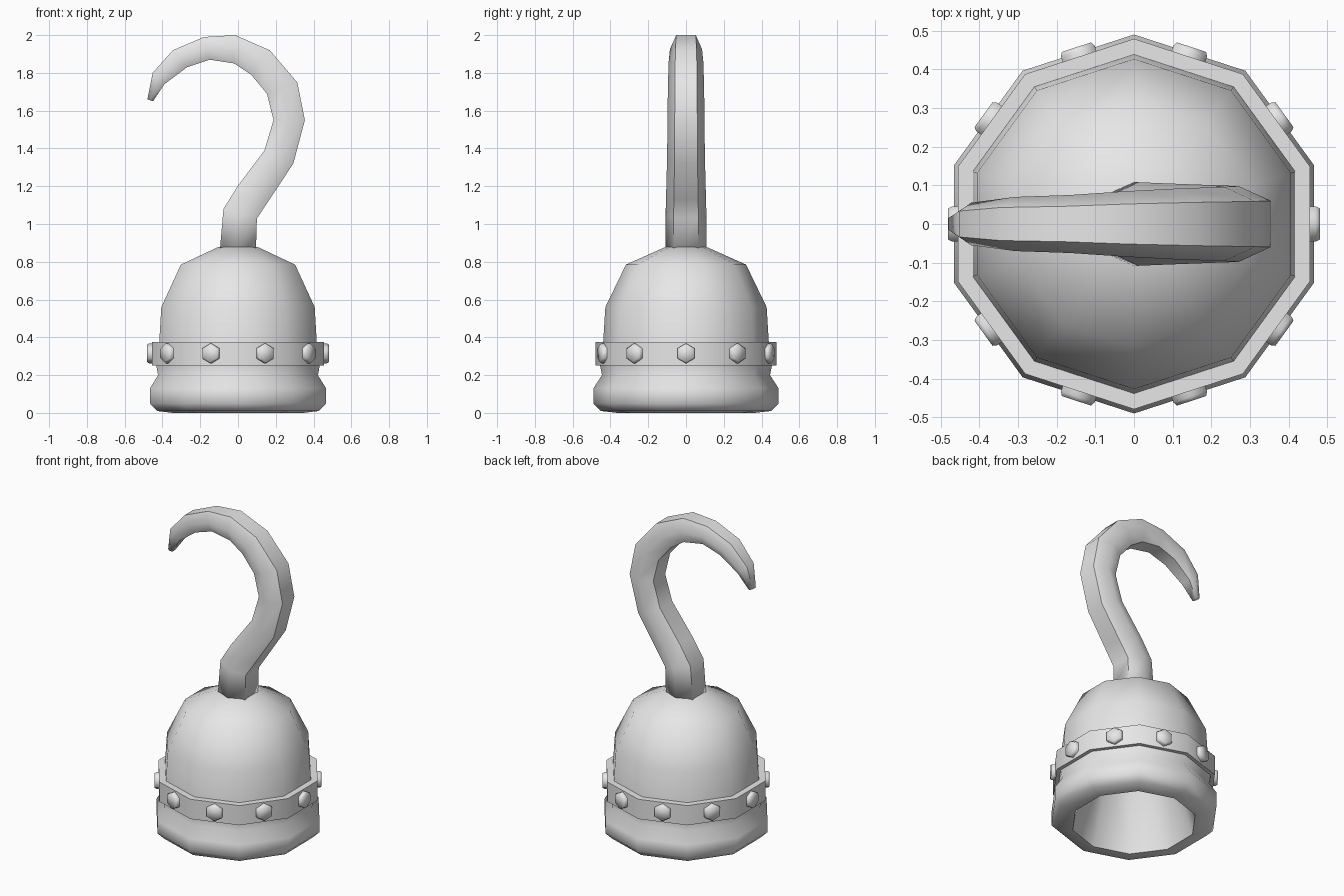
import bpy, bmesh
from math import pi, sin, cos, radians
from mathutils import Matrix

cube = bpy.data.objects.get("Cube")
if cube:
    bpy.data.objects.remove(cube, do_unlink=True)

grey = bpy.data.materials.new("plain_grey")
grey.use_nodes = True
grey.diffuse_color = (0.8, 0.8, 0.8, 1)
grey.node_tree.nodes["Principled BSDF"].inputs["Base Color"].default_value = (0.8, 0.8, 0.8, 1)

SIDES = 10


def finish(name, bm, angle):
    """Turn a bmesh into a named, shaded object."""
    bmesh.ops.recalc_face_normals(bm, faces=bm.faces)
    mesh = bpy.data.meshes.new(name)
    bm.to_mesh(mesh)
    bm.free()
    mesh.materials.append(grey)
    obj = bpy.data.objects.new(name, mesh)
    bpy.context.collection.objects.link(obj)
    bpy.ops.object.select_all(action="DESELECT")
    obj.select_set(True)
    bpy.context.view_layer.objects.active = obj
    bpy.ops.object.shade_smooth_by_angle(angle=radians(angle))
    return obj


def skin(bm, rings, closed=False):
    """Bridge successive vertex rings, then cap or join the ends."""
    pairs = list(zip(rings, rings[1:]))
    if closed:
        pairs.append((rings[-1], rings[0]))
    for a, b in pairs:
        n = len(a)
        for i in range(n):
            j = (i + 1) % n
            bm.faces.new((a[i], a[j], b[j], b[i]))
    if not closed:
        bm.faces.new(rings[0])
        bm.faces.new(rings[-1])


def lathe(name, profile, closed, angle):
    """Spin a (radius, height) profile into a ten-sided solid."""
    bm = bmesh.new()
    turns = [pi / 2 + 2 * pi * i / SIDES for i in range(SIDES)]
    rings = [[bm.verts.new((r * cos(t), r * sin(t), z)) for t in turns]
             for r, z in profile]
    skin(bm, rings, closed)
    return finish(name, bm, angle)


# Hollow cuff: outer dome from the crown down, then up the tapering inside
lathe("cuff", [
    (0.11, 0.878), (0.318, 0.785), (0.427, 0.56), (0.44, 0.35),
    (0.455, 0.25), (0.445, 0.2), (0.49, 0.13), (0.49, 0.05),
    (0.45, 0.01), (0.363, 0), (0.23, 0.45), (0.12, 0.6)],
    False, 58)

# Flat strap around the cuff
lathe("strap", [(0.479, 0.25), (0.479, 0.375), (0.435, 0.375), (0.435, 0.25)],
      True, 58)

# Hexagonal studs, one on each flat of the strap
for k in range(SIDES):
    bm = bmesh.new()
    rings = [[bm.verts.new((d, r * sin(i * pi / 3), r * cos(i * pi / 3)))
              for i in range(6)]
             for d, r in ((0.44, 0.053), (0.47, 0.053), (0.481, 0.046))]
    skin(bm, rings)
    place = Matrix.Translation((0, 0, 0.315)) @ Matrix.Rotation(2 * pi * k / SIDES, 4, "Z")
    bm.transform(place)
    finish(f"stud_{k + 1}", bm, 62)

# Hook sections: inner x, z, outer x, z, half thickness
sections = [
    (-0.096, 0.86, 0.095, 0.86, 0.108),
    (-0.077, 1.08, 0.1, 1.03, 0.108),
    (-0.002, 1.2, 0.167, 1.13, 0.105),
    (0.14, 1.39, 0.293, 1.32, 0.1),
    (0.188, 1.55, 0.354, 1.55, 0.098),
    (0.153, 1.69, 0.314, 1.75, 0.096),
    (0.07, 1.79, 0.168, 1.92, 0.092),
    (-0.02, 1.85, -0.015, 2, 0.085),
    (-0.15, 1.87, -0.18, 1.99, 0.075),
    (-0.27, 1.83, -0.345, 1.92, 0.07),
    (-0.39, 1.74, -0.452, 1.8, 0.055),
    (-0.45, 1.65, -0.48, 1.66, 0.025)]
bm = bmesh.new()
rings = []
for xi, zi, xo, zo, w in sections:
    xm, zm, f = (xi + xo) / 2, (zi + zo) / 2, w * 0.61
    rings.append([bm.verts.new(p) for p in (
        (xi, -f, zi), (xm, -w, zm), (xo, -f, zo),
        (xo, f, zo), (xm, w, zm), (xi, f, zi))])
skin(bm, rings)
hook = finish("hook", bm, 180)

# Keep the front and back ridges soft, the inner and outer borders crisp
soft = {1, 4}
for edge in hook.data.edges:
    a, b = edge.vertices
    edge.use_edge_sharp = abs(a - b) == 6 and a % 6 not in soft
